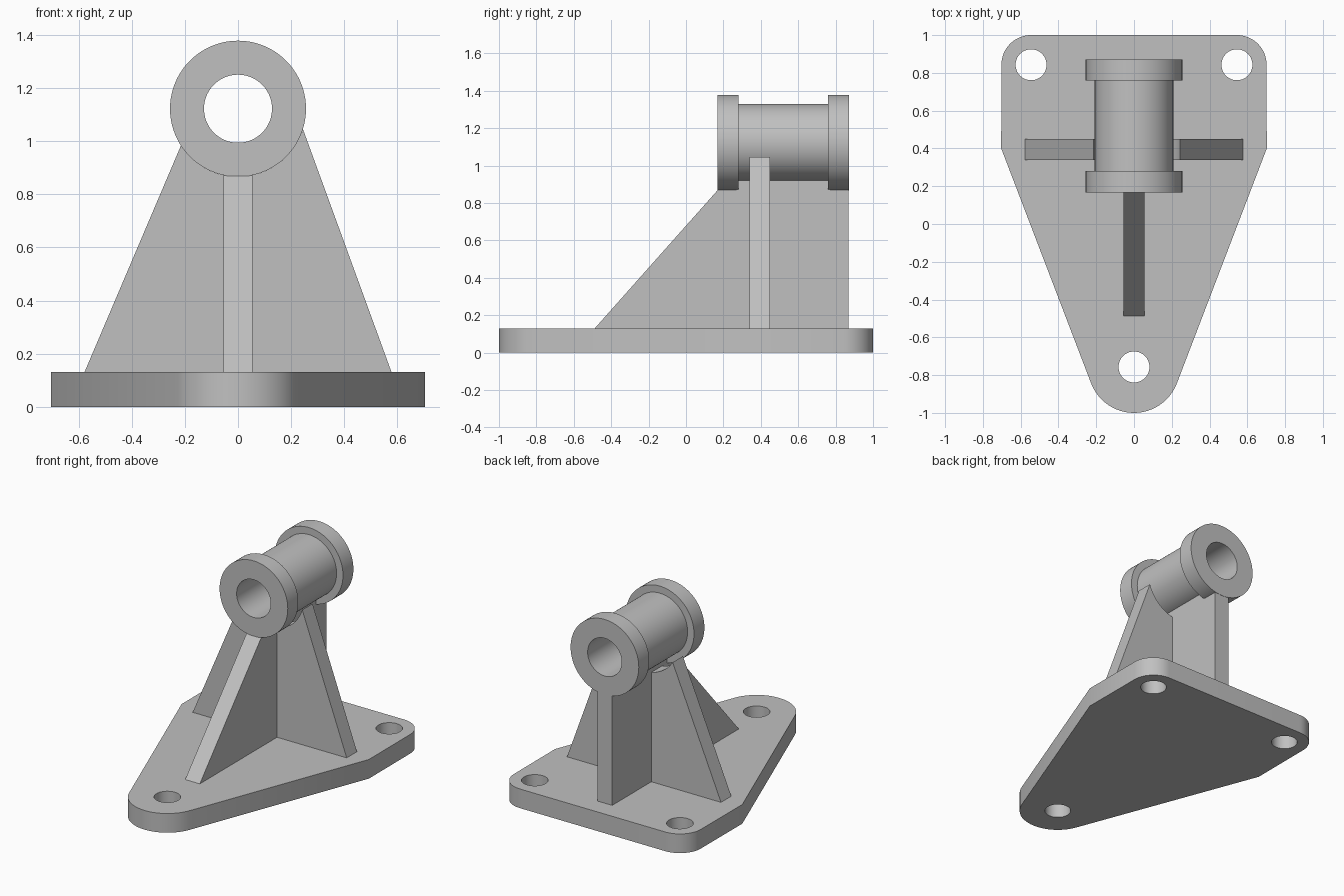
import bpy
import bmesh
from math import radians, cos, sin, pi
from mathutils import Matrix, Vector

cube = bpy.data.objects.get("Cube")
if cube:
    bpy.data.objects.remove(cube, do_unlink=True)

# Single plain grey
grey = bpy.data.materials.new("plain_grey")
grey.use_nodes = True
colour = (0.53, 0.53, 0.53, 1)
grey.diffuse_color = colour
grey.node_tree.nodes["Principled BSDF"].inputs["Base Color"].default_value = colour

BASE_TOP = 0.13
AXIS_Z = 1.122
FLANGE_R, BODY_R, BORE_R = 0.256, 0.208, 0.128
HALF_RIB = 0.055


def arc(cx, cy, r, start, end, steps):
    """Points on an arc, angles in degrees."""
    angles = [radians(start + (end - start) * i / steps) for i in range(steps + 1)]
    return [(cx + r * cos(a), cy + r * sin(a)) for a in angles]


def finish(obj):
    obj.data.materials.clear()
    obj.data.materials.append(grey)
    bpy.ops.object.select_all(action='DESELECT')
    obj.select_set(True)
    bpy.context.view_layer.objects.active = obj
    bpy.ops.object.shade_smooth_by_angle(angle=radians(30))


def plate(name, loops, half, matrix):
    """Filled outline with optional holes, extruded both ways by half."""
    curve = bpy.data.curves.new(name, 'CURVE')
    curve.dimensions = '2D'
    curve.fill_mode = 'BOTH'
    curve.extrude = half
    for loop in loops:
        spline = curve.splines.new('POLY')
        spline.points.add(len(loop) - 1)
        for point, (u, v) in zip(spline.points, loop):
            point.co = (u, v, 0, 1)
        spline.use_cyclic_u = True
    obj = bpy.data.objects.new(name, curve)
    bpy.context.collection.objects.link(obj)
    bpy.ops.object.select_all(action='DESELECT')
    obj.select_set(True)
    bpy.context.view_layer.objects.active = obj
    bpy.ops.object.convert(target='MESH')
    obj = bpy.context.view_layer.objects.active
    bm = bmesh.new()
    bm.from_mesh(obj.data)
    bmesh.ops.remove_doubles(bm, verts=bm.verts, dist=0.0001)
    bm.transform(matrix)
    bmesh.ops.recalc_face_normals(bm, faces=bm.faces)
    bm.to_mesh(obj.data)
    bm.free()
    finish(obj)


# Base plate: rounded triangle with three bolt holes
bolts = [(-0.545, 0.843), (0.545, 0.843), (0, -0.757)]
outline = (arc(*bolts[2], 0.243, -159.2, -20.8, 24)
           + [(0.703, 0.4)]
           + arc(*bolts[1], 0.157, 0, 90, 16)
           + arc(*bolts[0], 0.157, 90, 180, 16)
           + [(-0.703, 0.4)])
holes = [arc(x, y, 0.082, 0, 360, 40)[:-1] for x, y in bolts]
plate("base_plate", [outline] + holes, BASE_TOP / 2,
      Matrix.Translation((0, 0, BASE_TOP / 2)))

# Cross rib: cradles the tube with a concave top
cross = [(-0.578, BASE_TOP), (0.578, BASE_TOP)]
cross += arc(0, AXIS_Z, FLANGE_R, -17.4, -147.1, 32)
plate("cross_rib", [cross], HALF_RIB,
      Matrix.Translation((0, 0.395, 0)) @ Matrix.Rotation(pi / 2, 4, 'X'))

# Long rib: slopes up to the front flange and fills up to the tube
long = [(-0.488, BASE_TOP), (0.87, BASE_TOP), (0.87, 0.87), (0.77, 0.87),
        (0.77, 0.93), (0.27, 0.93), (0.27, 0.87), (0.17, 0.87)]
to_yz = Matrix(((0, 0, 1, 0), (1, 0, 0, 0), (0, 1, 0, 0), (0, 0, 0, 1)))
plate("long_rib", [long], HALF_RIB, to_yz)

# Flanged tube: profile of radius and depth, revolved about its axis
profile = [(BORE_R, 0.168), (FLANGE_R, 0.168), (FLANGE_R, 0.28), (BODY_R, 0.28),
           (BODY_R, 0.76), (FLANGE_R, 0.76), (FLANGE_R, 0.872), (BORE_R, 0.872)]
bm = bmesh.new()
ring = [bm.verts.new((r, y, AXIS_Z)) for r, y in profile]
edges = [bm.edges.new((ring[i - 1], ring[i])) for i in range(len(ring))]
bmesh.ops.spin(bm, geom=ring + edges, cent=Vector((0, 0, AXIS_Z)),
               axis=(0, 1, 0), angle=2 * pi, steps=80)
bmesh.ops.remove_doubles(bm, verts=bm.verts, dist=0.0001)
bmesh.ops.recalc_face_normals(bm, faces=bm.faces)
mesh = bpy.data.meshes.new("flanged_tube")
bm.to_mesh(mesh)
bm.free()
tube = bpy.data.objects.new("flanged_tube", mesh)
bpy.context.collection.objects.link(tube)
finish(tube)
